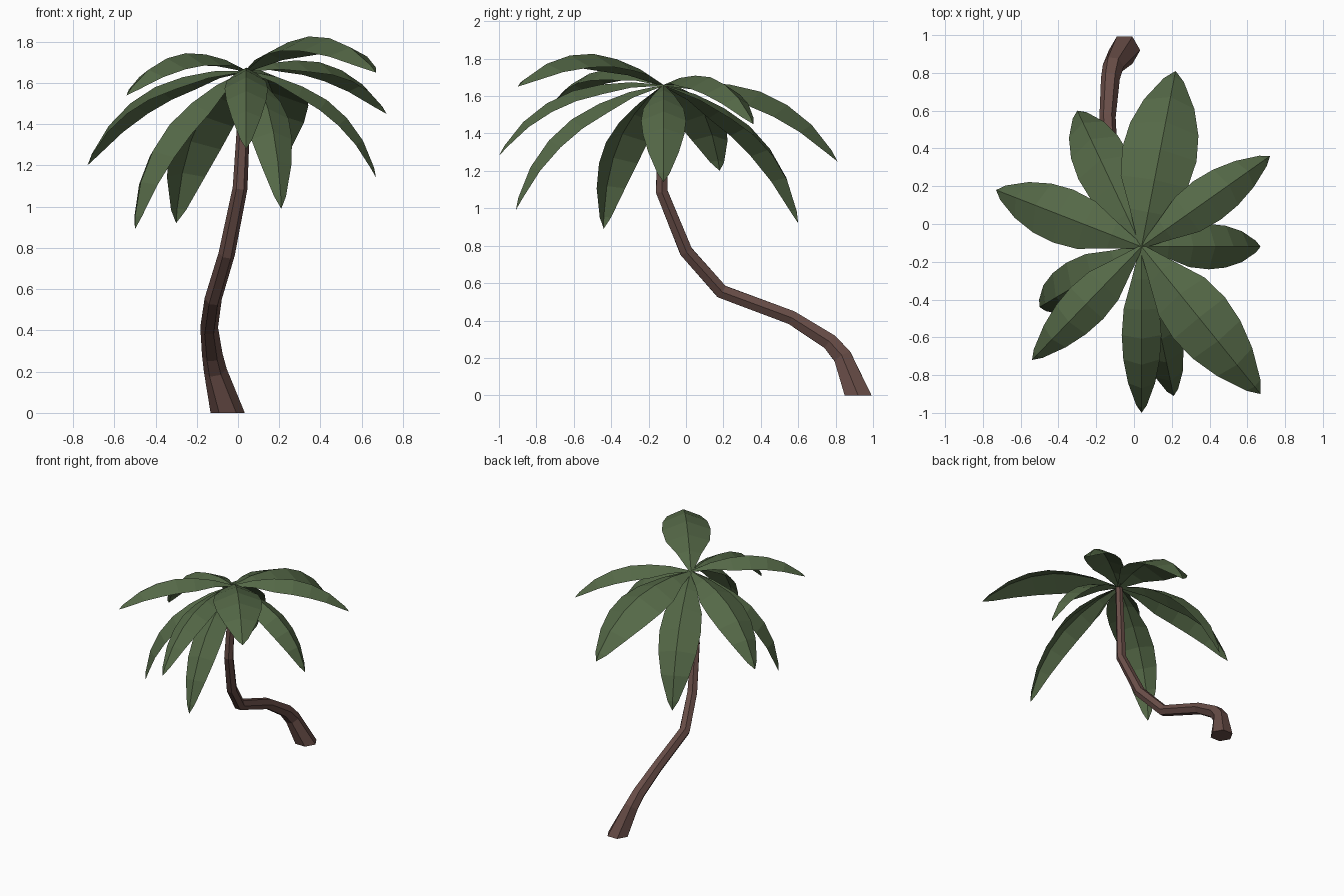
import bpy, bmesh, math
from mathutils import Vector

if "Cube" in bpy.data.objects:
    bpy.data.objects.remove(bpy.data.objects["Cube"])


def material(name, rgb):
    m = bpy.data.materials.new(name)
    m.diffuse_color = (*rgb, 1)
    m.use_nodes = True
    m.node_tree.nodes["Principled BSDF"].inputs["Base Color"].default_value = m.diffuse_color
    return m


def make_object(name, bm, mat):
    mesh = bpy.data.meshes.new(name)
    bm.to_mesh(mesh)
    bm.free()
    mesh.materials.append(mat)
    ob = bpy.data.objects.new(name, mesh)
    bpy.context.collection.objects.link(ob)
    return ob


BARK = material("bark brown", (0.14, 0.075, 0.064))
LEAF = material("leaf green", (0.09, 0.14, 0.063))
CROWN = Vector((0.04, -0.12, 1.66))

# Trunk: hexagonal tube swept along a leaning path (x, y, z, radius)
path = [(-0.05, 0.92, 0.0, 0.083), (-0.11, 0.838, 0.205, 0.056),
        (-0.125, 0.77, 0.285, 0.05), (-0.14, 0.565, 0.415, 0.043),
        (-0.12, 0.19, 0.555, 0.042), (-0.055, 0.0, 0.77, 0.040),
        (0.01, -0.13, 1.09, 0.036), (0.04, -0.12, 1.65, 0.027)]
pts = [Vector(p[:3]) for p in path]
bm = bmesh.new()
rings = []
for i, p in enumerate(pts):
    if i in (0, len(pts) - 1):
        t = Vector((0, 0, 1))
    else:
        t = ((p - pts[i - 1]).normalized() + (pts[i + 1] - p).normalized()).normalized()
    u = Vector((1, 0, 0))
    u = (u - t * u.dot(t)).normalized()
    v = t.cross(u)
    r = path[i][3]
    rings.append([bm.verts.new(p + r * (u * math.cos(k * math.pi / 3) + v * math.sin(k * math.pi / 3)))
                  for k in range(6)])
for a, b in zip(rings, rings[1:]):
    for k in range(6):
        bm.faces.new((a[k], a[(k + 1) % 6], b[(k + 1) % 6], b[k]))
bm.faces.new(rings[0][::-1])
bm.faces.new(rings[-1])
make_object("trunk", bm, BARK)

# Frond outline: position along the chord, arch height, relative half width
PROFILE = [(0, 0, 0.08), (0.16, 0.085, 0.5), (0.32, 0.14, 0.9), (0.48, 0.17, 1.0),
           (0.64, 0.163, 0.92), (0.80, 0.12, 0.68), (0.95, 0.04, 0.27), (1, 0, 0)]


def frond(name, tip, half_width, fold):
    """Arched leaf with a raised centre rib, running from the crown to the tip."""
    chord = Vector(tip) - CROWN
    length = chord.length
    side = Vector((0, 0, 1)).cross(chord).normalized()
    up = chord.normalized().cross(side)
    rib = [CROWN + chord * t + up * h * length for t, h, w in PROFILE]
    bm = bmesh.new()
    rows = []
    for i, (t, h, w) in enumerate(PROFILE[:-1]):
        tangent = (rib[i + 1] - rib[max(i - 1, 0)]).normalized()
        normal = tangent.cross(side)
        s, d = side * w * half_width, normal * w * half_width * fold
        rows.append([bm.verts.new(rib[i] + q) for q in (s - d, Vector(), -s - d)])
    for a, b in zip(rows, rows[1:]):
        for k in (0, 1):
            bm.faces.new((a[k], a[k + 1], b[k + 1], b[k]))
    end = bm.verts.new(rib[-1])
    for k in (0, 1):
        bm.faces.new((rows[-1][k], rows[-1][k + 1], end))
    bm.normal_update()
    if sum(f.normal.z for f in bm.faces) < 0:
        bmesh.ops.reverse_faces(bm, faces=bm.faces[:])
    make_object(name, bm, LEAF)


# Crown of fronds: tip, half width, fold
FRONDS = [((0.22, 0.81, 1.25), 0.20, 0.4), ((0.72, 0.36, 1.45), 0.125, 0.5),
          ((0.67, -0.12, 1.14), 0.12, 0.5), ((0.67, -0.90, 1.65), 0.175, 0.4),
          ((0.21, -0.91, 0.99), 0.11, 0.55), ((0.04, -1.00, 1.28), 0.105, 0.55),
          ((-0.54, -0.72, 1.54), 0.12, 0.5), ((-0.50, -0.44, 0.89), 0.13, 0.5),
          ((-0.73, 0.18, 1.20), 0.15, 0.45), ((-0.30, 0.60, 0.92), 0.15, 0.45)]
for i, args in enumerate(FRONDS):
    frond(f"palm_frond_{i + 1}", *args)
